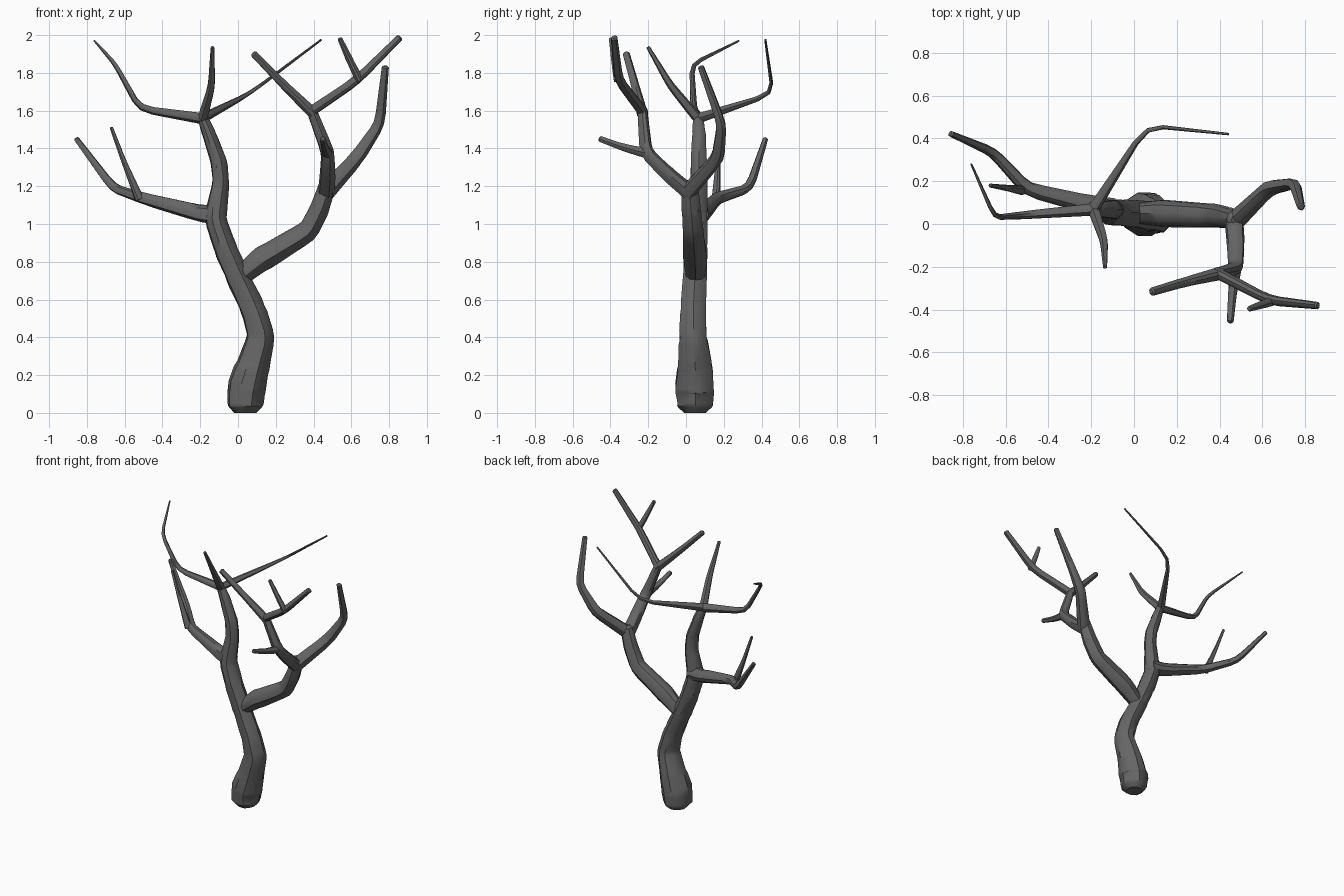
import bpy, bmesh, math, random
from mathutils import Vector

random.seed(4)
SIDES = 10

cube = bpy.data.objects.get("Cube")
if cube:
    bpy.data.objects.remove(cube, do_unlink=True)

bark = bpy.data.materials.new("dark_grey_bark")
bark.use_nodes = True
colour = (0.13, 0.13, 0.13, 1)
bark.diffuse_color = colour
bark.node_tree.nodes["Principled BSDF"].inputs["Base Color"].default_value = colour


def soften(points, cut=0.2):
    """Trim each bend of a path of (x, y, z, radius) points."""
    pts = [Vector(p) for p in points]
    out = [pts[0]]
    for a, b, c in zip(pts, pts[1:], pts[2:]):
        out += [b.lerp(a, cut), b * 0.9 + (a + c) * 0.05, b.lerp(c, cut)]
    return out + [pts[-1]]


def limb(name, points, start_up=False):
    """Loft a tapering, slightly knotty tube with rounded ends."""
    path = soften(points)
    first, last = path[0], path[-1]
    tip = (last - path[-2]).xyz.normalized() * last.w * 0.4
    path.append(Vector((*(last.xyz + tip), last.w * 0.6)))
    knots = [random.uniform(0.92, 1.06) for _ in range(SIDES)]
    bm = bmesh.new()
    rings, side = [], Vector((1, 0, 0))
    for i, p in enumerate(path):
        before, after = path[max(i - 1, 0)].xyz, path[min(i + 1, len(path) - 1)].xyz
        axis = (p.xyz - before).normalized() + (after - p.xyz).normalized()
        axis.normalize()
        if start_up and i < 5:
            axis = Vector((0, 0, 1))
        if i == 0 and abs(axis.x) > 0.8:
            side = Vector((0, 1, 0))
        side = (side - axis * side.dot(axis)).normalized()
        up = axis.cross(side)
        ring = []
        for k in range(SIDES):
            t = math.tau * k / SIDES
            r = p.w * knots[k] * random.uniform(0.96, 1.04)
            ring.append(bm.verts.new(p.xyz + (side * math.cos(t) + up * math.sin(t)) * r))
        rings.append(ring)
    for low, high in zip(rings, rings[1:]):
        for k in range(SIDES):
            n = (k + 1) % SIDES
            bm.faces.new((low[k], low[n], high[n], high[k]))
    bm.faces.new(rings[0][::-1])
    bm.faces.new(rings[-1])
    bmesh.ops.recalc_face_normals(bm, faces=bm.faces)
    mesh = bpy.data.meshes.new(name)
    bm.to_mesh(mesh)
    bm.free()
    mesh.materials.append(bark)
    obj = bpy.data.objects.new(name, mesh)
    bpy.context.collection.objects.link(obj)
    bpy.ops.object.select_all(action='DESELECT')
    obj.select_set(True)
    bpy.context.view_layer.objects.active = obj
    bpy.ops.object.shade_smooth_by_angle(angle=math.radians(35))


# Trunk with a bulbous foot, leaning to the right as it climbs
limb("trunk", [(.04, .05, 0, .06), (.04, .05, .035, .098), (.045, .05, .12, .108),
               (.08, .05, .25, .094), (.125, .04, .4, .076), (.08, .04, .55, .068),
               (0, .05, .72, .065), (-.07, .055, .88, .063), (-.12, .06, 1.03, .06),
               (-.09, .07, 1.22, .046), (-.1, .07, 1.33, .044),
               (-.15, .07, 1.47, .038), (-.19, .065, 1.57, .028)], True)

# Right-hand fork of the trunk, named from the model's own left side
limb("left_main_limb", [(.01, .05, .72, .05), (.13, .05, .82, .066), (.37, .04, .96, .056),
                        (.43, .03, 1.08, .052), (.475, .02, 1.21, .045)])
limb("left_back_branch", [(.465, .01, 1.17, .046), (.63, .17, 1.35, .037),
                          (.75, .19, 1.53, .027), (.78, .08, 1.83, .018)])
limb("left_front_branch", [(.465, .03, 1.16, .046), (.475, -.1, 1.27, .042),
                           (.475, -.21, 1.38, .036), (.39, -.23, 1.6, .028)])
limb("left_front_spur", [(.475, -.19, 1.37, .03), (.46, -.33, 1.405, .02),
                         (.45, -.455, 1.45, .016)])
limb("left_upper_inner_branch", [(.4, -.23, 1.585, .03), (.24, -.27, 1.74, .023),
                                 (.085, -.315, 1.9, .019)])
limb("left_upper_outer_branch", [(.38, -.225, 1.59, .028), (.63, -.355, 1.76, .025),
                                 (.855, -.38, 1.985, .018)])
limb("left_upper_twig", [(.645, -.36, 1.76, .022), (.6, -.375, 1.85, .019),
                         (.54, -.395, 1.98, .013)])

# Low branch on the other side
limb("right_low_branch", [(-.1, .06, 1.05, .06), (-.2, .085, 1.055, .046),
                          (-.5, .16, 1.135, .032), (-.66, .335, 1.19, .024),
                          (-.855, .42, 1.45, .014)])
limb("right_low_twig", [(-.52, .16, 1.13, .024), (-.6, .17, 1.32, .014),
                        (-.67, .18, 1.51, .009)])

# Three thin branches at the top of the trunk
limb("right_top_branch", [(-.17, .068, 1.555, .03), (-.52, .04, 1.61, .018),
                          (-.65, .03, 1.845, .012), (-.76, .28, 1.97, .005)])
limb("top_front_branch", [(-.19, .07, 1.55, .028), (-.14, -.08, 1.73, .02),
                          (-.135, -.2, 1.935, .01)])
limb("top_back_branch", [(-.2, .05, 1.555, .028), (.06, .46, 1.69, .011),
                         (.44, .42, 1.975, .006)])
